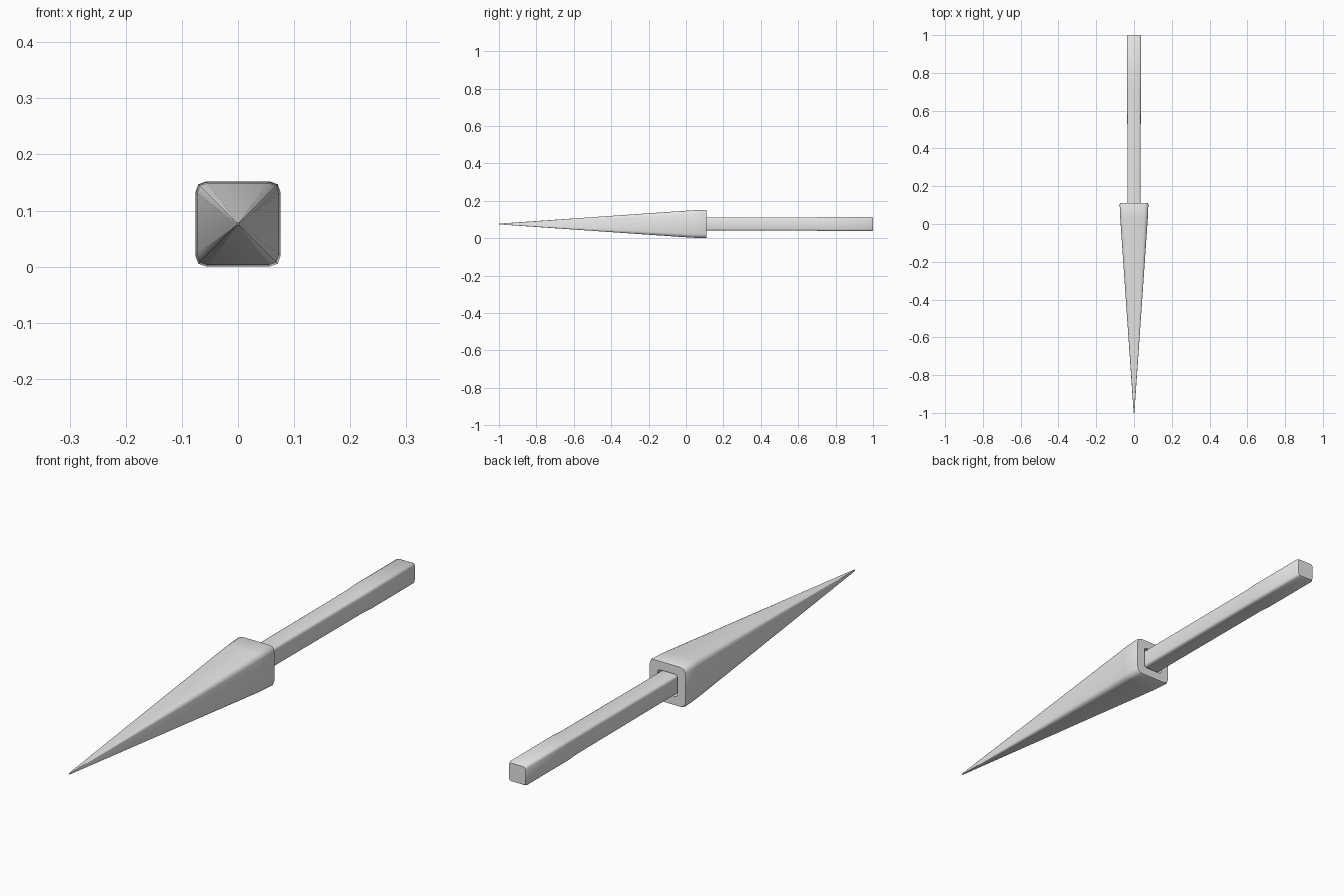
import bpy, bmesh

if "Cube" in bpy.data.objects:
    bpy.data.objects.remove(bpy.data.objects["Cube"])

CENTRE_Z = 0.076

grey = bpy.data.materials.new("plain grey")
grey.diffuse_color = (0.8, 0.8, 0.8, 1)
grey.use_nodes = True
grey.node_tree.nodes["Principled BSDF"].inputs["Base Color"].default_value = grey.diffuse_color


def section(half, y):
    """Square cross-section with two-step rounded corners, facing along y."""
    corner = [(0.74, 1.0), (0.93, 0.93), (1.0, 0.74)]
    points = []
    for sx, sz in ((1, 1), (1, -1), (-1, -1), (-1, 1)):
        pts = corner if sx * sz > 0 else corner[::-1]
        points += [(sx * a * half, y, CENTRE_Z + sz * b * half) for a, b in pts]
    return points


def loft(name, stations):
    """Skin rounded-square sections along y and cap both ends."""
    bm = bmesh.new()
    rings = [[bm.verts.new(p) for p in section(h, y)] for y, h in stations]
    n = len(rings[0])
    for a, b in zip(rings, rings[1:]):
        for i in range(n):
            j = (i + 1) % n
            bm.faces.new((a[i], a[j], b[j], b[i]))
    bm.faces.new(rings[0])
    bm.faces.new(rings[-1])
    bmesh.ops.recalc_face_normals(bm, faces=bm.faces)
    mesh = bpy.data.meshes.new(name)
    bm.to_mesh(mesh)
    bm.free()
    mesh.materials.append(grey)
    obj = bpy.data.objects.new(name, mesh)
    bpy.context.collection.objects.link(obj)
    bpy.ops.object.select_all(action='DESELECT')
    obj.select_set(True)
    bpy.context.view_layer.objects.active = obj
    bpy.ops.object.shade_smooth_by_angle(angle=0.87)
    return obj


# Long tapered head with a shallow socket in its back face
loft("spike_head", [(-1.0, 0.002), (0.03, 0.073), (0.105, 0.076),
                    (0.11, 0.074), (0.11, 0.042), (0.06, 0.041)])

# Slim shaft seated in the socket, slightly thicker toward the end
loft("shaft", [(0.06, 0.035), (0.70, 0.036), (0.74, 0.038),
               (0.992, 0.038), (1.0, 0.034)])
